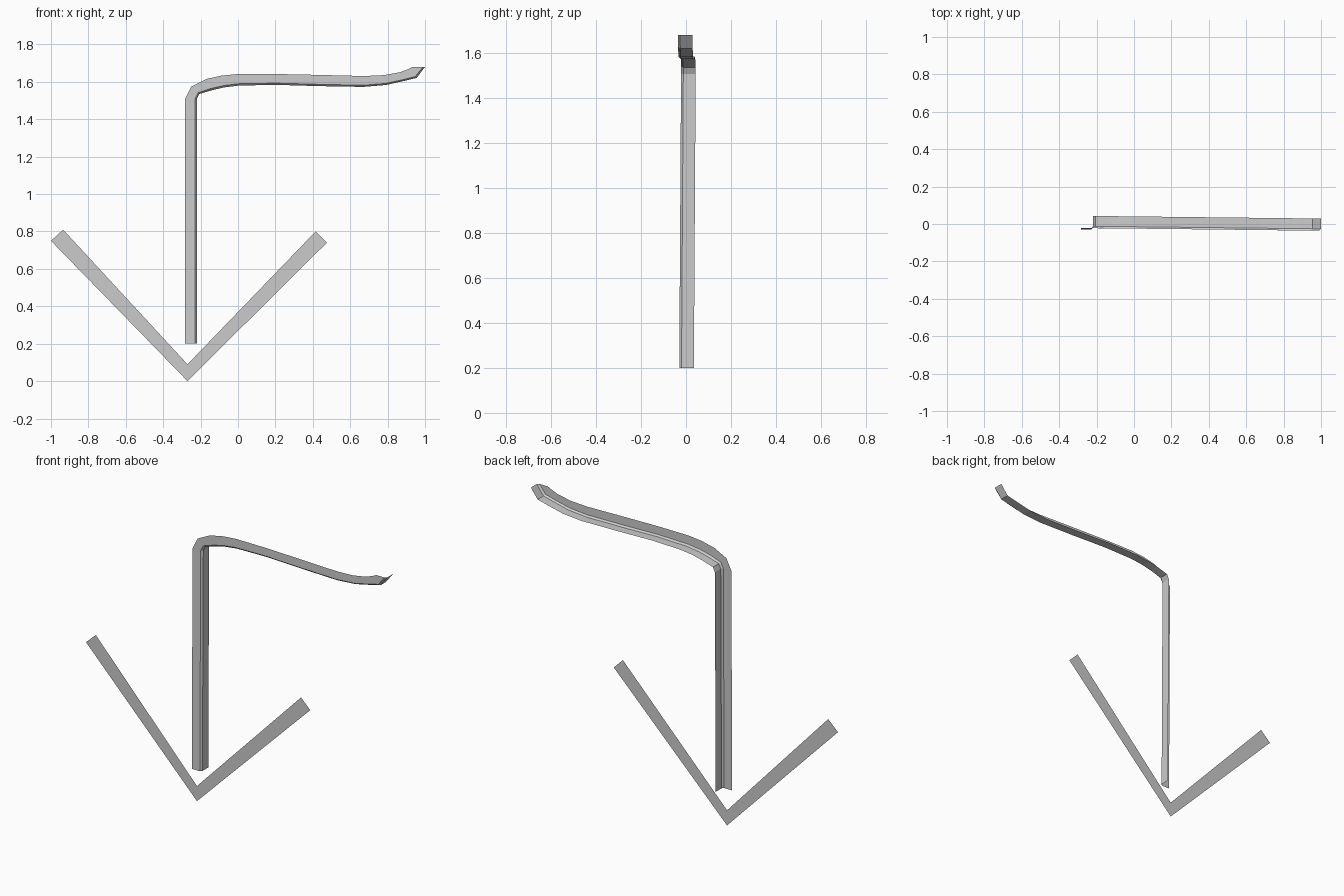
import bpy
from mathutils import Vector

if "Cube" in bpy.data.objects:
    bpy.data.objects.remove(bpy.data.objects["Cube"])


def add_mesh(name, verts, faces):
    mesh = bpy.data.meshes.new(name)
    mesh.from_pydata(verts, [], faces)
    mesh.update()
    obj = bpy.data.objects.new(name, mesh)
    bpy.context.collection.objects.link(obj)
    return obj


# Flat V-shaped base strip standing in the XZ plane
outline = [(-1, .75), (-.27, 0), (.475, .74), (.415, .8), (-.27, .09), (-.935, .81)]
add_mesh("v_base", [(x, 0, z) for x, z in outline], [(0, 1, 4, 5), (1, 2, 3, 4)])

# Angle-section rail: outer edge and inner edge (x, z) at each station
stations = [
    ((-.283, .2), (-.22, .2)),
    ((-.283, 1.51), (-.22, 1.508)),
    ((-.25, 1.575), (-.207, 1.535)),
    ((-.17, 1.615), (-.136, 1.556)),
    ((-.09, 1.633), (-.075, 1.57)),
    ((0, 1.642), (.005, 1.58)),
    ((.2, 1.642), (.2, 1.584)),
    ((.435, 1.637), (.44, 1.577)),
    ((.675, 1.631), (.67, 1.573)),
    ((.782, 1.636), (.79, 1.583)),
    ((.868, 1.652), (.884, 1.604)),
    ((.91, 1.668), (.955, 1.621)),
    ((.935, 1.68), (1.0, 1.68)),
]
# Section: (fraction from outer to inner edge, depth behind the front face)
section = [(0, 0), (.84, 0), (1, .01), (1, .065)]

verts = []
for i, (outer, inner) in enumerate(stations):
    a, b = Vector(outer), Vector(inner)
    # the rail drifts slightly in depth along its length
    front = -.03 if i == 0 else -.022 - .014 * (b.x + .22) / 1.22
    for t, depth in section:
        p = a.lerp(b, t)
        verts.append((p.x, front + depth, p.y))

n = len(section)
faces = [(i * n + j, i * n + j + 1, (i + 1) * n + j + 1, (i + 1) * n + j)
         for i in range(len(stations) - 1) for j in range(n - 1)]
add_mesh("curved_angle_rail", verts, faces)
